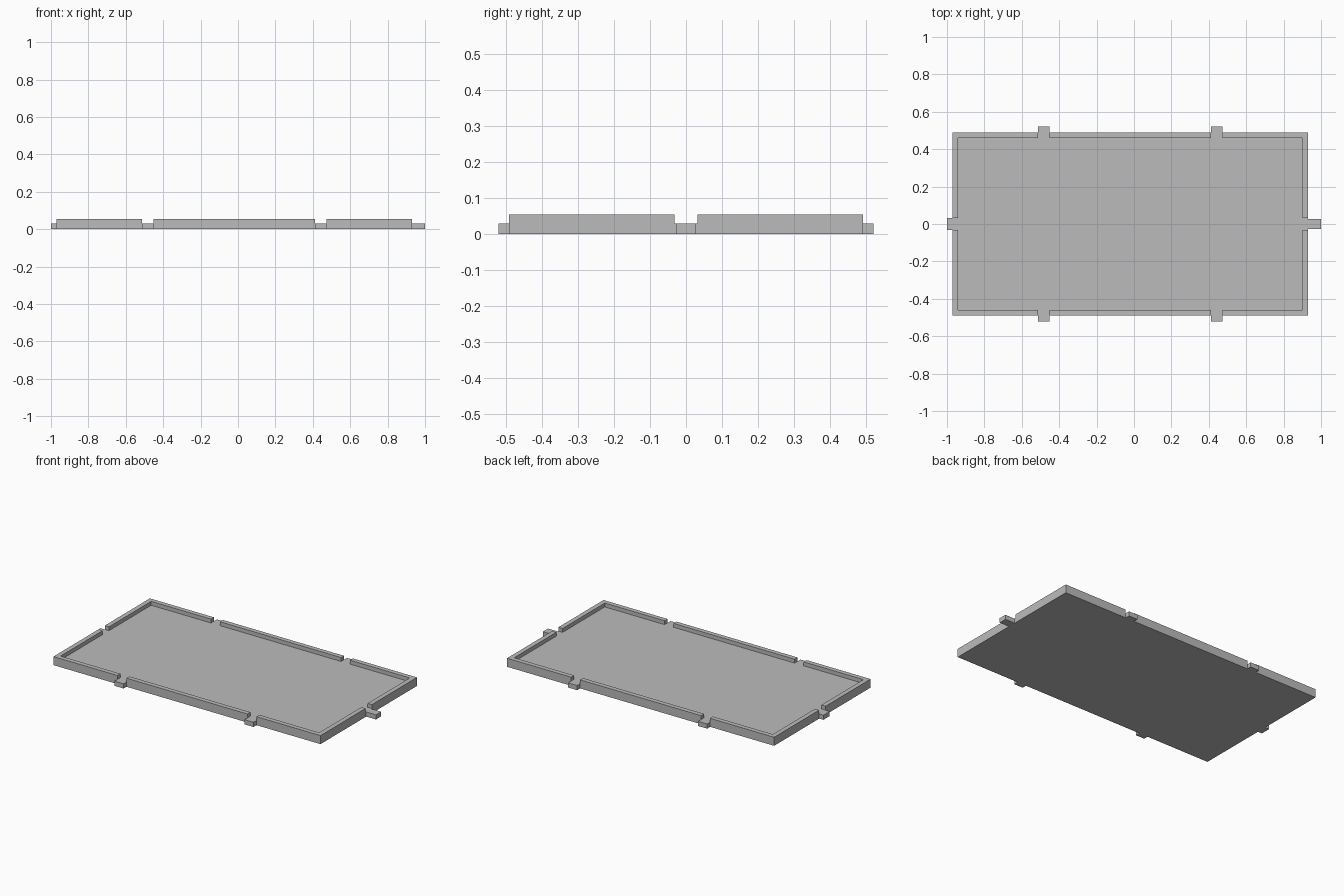
import bpy
import bmesh

default = bpy.data.objects.get("Cube")
if default:
    bpy.data.objects.remove(default, do_unlink=True)

# Tray dimensions
CX = -0.02                 # tray centre; the long tab shifts it off x = 0
HX, HY = 0.95, 0.49        # half sizes of the tray
RIM = 0.03                 # rim thickness
FLOOR, TOP = 0.03, 0.055   # floor and rim heights
SLOT_X, SLOT = 0.4625, 0.032  # slot offset from the centre, half width

grey = bpy.data.materials.new("plain grey")
grey.use_nodes = True
grey.diffuse_color = (0.5, 0.5, 0.5, 1)
shader = next(n for n in grey.node_tree.nodes if n.type == "BSDF_PRINCIPLED")
shader.inputs["Base Color"].default_value = grey.diffuse_color
shader.inputs["Roughness"].default_value = 0.7


def prism(name, outline, z0, z1):
    """Extrude a flat outline from z0 up to z1."""
    bm = bmesh.new()
    base = bm.faces.new([bm.verts.new((x, y, z0)) for x, y in outline])
    moved = bmesh.ops.extrude_face_region(bm, geom=[base])["geom"]
    for v in moved:
        if isinstance(v, bmesh.types.BMVert):
            v.co.z = z1
    bmesh.ops.recalc_face_normals(bm, faces=bm.faces)
    mesh = bpy.data.meshes.new(name)
    bm.to_mesh(mesh)
    bm.free()
    mesh.materials.append(grey)
    obj = bpy.data.objects.new(name, mesh)
    bpy.context.collection.objects.link(obj)
    return obj


def block(name, x0, x1, y0, y1, z0, z1):
    return prism(name, [(x0, y0), (x1, y0), (x1, y1), (x0, y1)], z0, z1)


# Floor slab
block("floor_plate", CX - HX, CX + HX, -HY, HY, 0, FLOOR)

# L-shaped rim around each corner, stopping at the slots
inner = SLOT_X + SLOT
corner = [(inner, HY), (HX, HY), (HX, SLOT), (HX - RIM, SLOT),
          (HX - RIM, HY - RIM), (inner, HY - RIM)]
for sx, side in ((1, "left"), (-1, "right")):
    for sy, end in ((-1, "front"), (1, "back")):
        prism(f"rim_corner_{end}_{side}",
              [(CX + sx * x, sy * y) for x, y in corner], FLOOR, TOP)

# Straight rim and two connector tabs on each long side
span = SLOT_X - SLOT
for sy, end in ((-1, "front"), (1, "back")):
    y0, y1 = sorted((sy * HY, sy * (HY - RIM)))
    block(f"rim_middle_{end}", CX - span, CX + span, y0, y1, FLOOR, TOP)
    y0, y1 = sorted((sy * HY, sy * 0.52))
    for sx, side in ((1, "left"), (-1, "right")):
        x = CX + sx * SLOT_X
        block(f"tab_{end}_{side}", x - SLOT, x + SLOT, y0, y1, 0, FLOOR)

# Short and long tabs at the ends
block("end_tab_short", -1, CX - HX, -SLOT, SLOT, 0, FLOOR)
block("end_tab_long", CX + HX, 1, -0.026, 0.026, 0, FLOOR)
